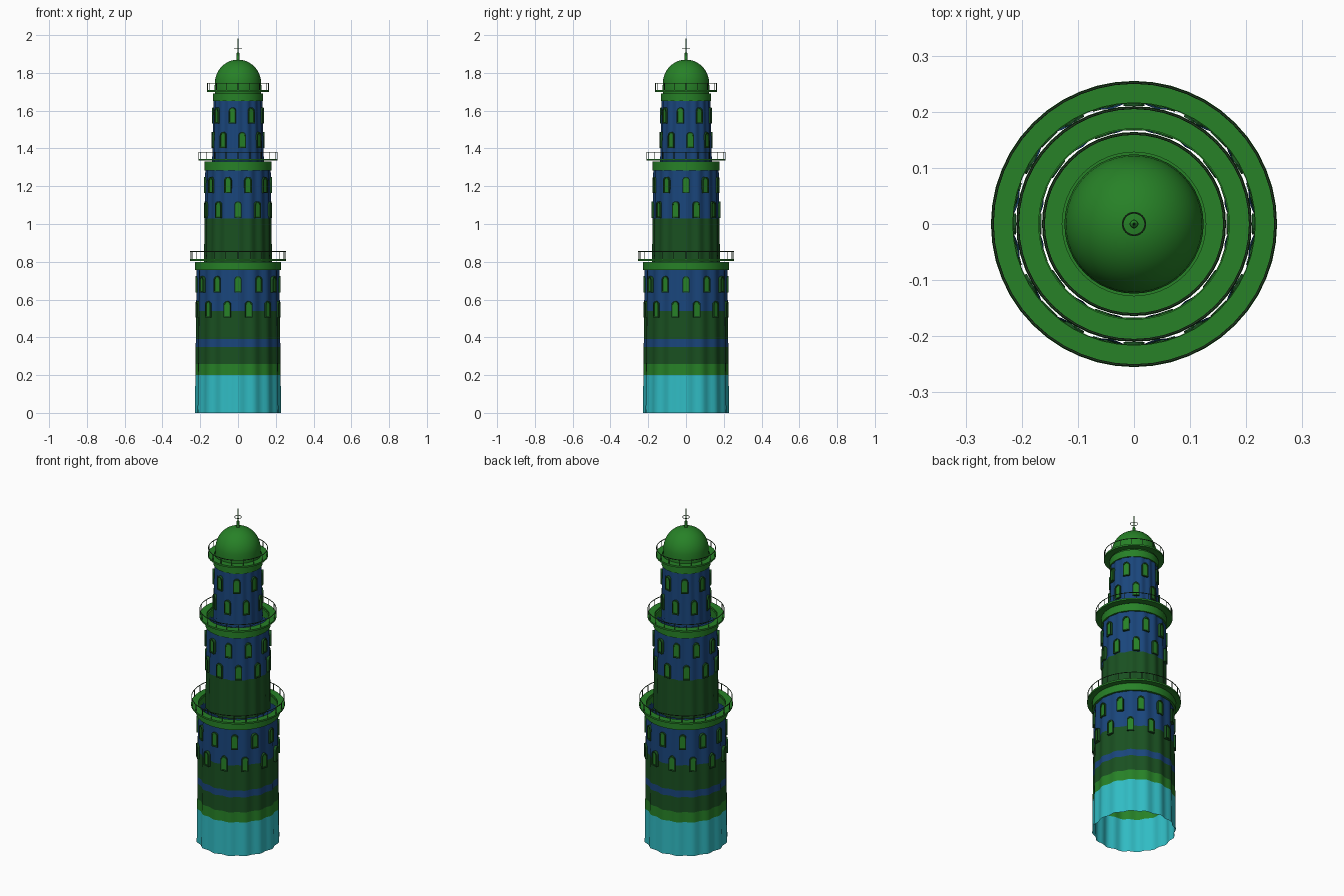
import bpy, bmesh, math
from mathutils import Matrix

if "Cube" in bpy.data.objects:
    bpy.data.objects.remove(bpy.data.objects["Cube"])

TAU = 2 * math.pi


def mat(name, rgb):
    m = bpy.data.materials.new(name)
    m.diffuse_color = (*rgb, 1)
    m.use_nodes = True
    m.node_tree.nodes["Principled BSDF"].inputs["Base Color"].default_value = m.diffuse_color
    return m


CYAN = mat("cyan", (0.03, 0.5, 0.55))
GREEN = mat("green", (0.02, 0.22, 0.02))
DARK = mat("dark_green", (0.01, 0.08, 0.015))
BLUE = mat("blue", (0.01, 0.06, 0.2))
IRON = mat("iron", (0.02, 0.06, 0.02))


def finish(name, bm, mats, smooth=None):
    me = bpy.data.meshes.new(name)
    bm.to_mesh(me)
    bm.free()
    ob = bpy.data.objects.new(name, me)
    bpy.context.collection.objects.link(ob)
    for m in mats:
        me.materials.append(m)
    if smooth:
        bpy.ops.object.select_all(action='DESELECT')
        ob.select_set(True)
        bpy.context.view_layer.objects.active = ob
        bpy.ops.object.shade_smooth_by_angle(angle=math.radians(smooth))
    return ob


def revolve(name, profile, mats, seg=48, closed=False, flutes=0, amp=0.0, bands=None):
    """Spin an (r, z) profile; optional fluting and one material index per band."""
    bm = bmesh.new()
    rings = []
    for r, z in profile:
        ring = []
        for i in range(seg):
            a = TAU * i / seg
            rr = r + amp * math.cos(flutes * a)
            ring.append(bm.verts.new((rr * math.sin(a), -rr * math.cos(a), z)))
        rings.append(ring)
    n = len(rings)
    for k in range(n if closed else n - 1):
        lo, hi = rings[k], rings[(k + 1) % n]
        for i in range(seg):
            j = (i + 1) % seg
            f = bm.faces.new((lo[i], lo[j], hi[j], hi[i]))
            if bands:
                f.material_index = bands[k]
    return finish(name, bm, mats, 35)


def wall(name, r0, r1, levels, bands, amp):
    z0, z1 = levels[0], levels[-1]
    prof = [(r0 + (r1 - r0) * (z - z0) / (z1 - z0), z) for z in levels]
    revolve(name, prof, [CYAN, GREEN, DARK, BLUE], 96, flutes=16, amp=amp, bands=bands)


def ring(name, ri, ro, z0, z1, m):
    revolve(name, [(ro, z0), (ro, z1), (ri, z1), (ri, z0)], [m], closed=True)


def arch(w, h, n=8):
    """Outline of a round-headed opening, base centred on the origin."""
    pts = [(-w, 0), (w, 0)]
    pts += [(w * math.cos(math.pi * i / n), h - w + w * math.sin(math.pi * i / n)) for i in range(n + 1)]
    return pts


def windows(name, count, phase, r, z, w, h):
    """Row of arched windows: raised frame with a recessed pane."""
    bm = bmesh.new()
    outer = arch(w, h)
    inner = [(x * 0.72, 0.007 + y * 0.84) for x, y in outer]
    for i in range(count):
        a = phase + TAU * i / count
        M = Matrix.Rotation(a, 4, 'Z') @ Matrix.Translation((0, -r, z))

        def loop(pts, d):
            vs = [bm.verts.new((x, -d, y)) for x, y in pts]
            bmesh.ops.transform(bm, matrix=M, verts=vs)
            return vs
        loops = [loop(outer, -0.008), loop(outer, 0.008), loop(inner, 0.008), loop(inner, 0.003)]
        n = len(outer)
        for A, B in zip(loops, loops[1:]):
            for k in range(n):
                j = (k + 1) % n
                bm.faces.new((A[k], A[j], B[j], B[k])).material_index = 1
        bm.faces.new(loops[3])
    finish(name, bm, [GREEN, DARK])


def hoop(name, r, z, t, m):
    bpy.ops.mesh.primitive_torus_add(major_radius=r, minor_radius=t, location=(0, 0, z),
                                     major_segments=48, minor_segments=6)
    ob = bpy.context.object
    ob.name = name
    ob.data.materials.append(m)


def balcony(name, ri, ro, z, posts, h=0.045):
    ring(name + "_floor", ri, ro, z, z + 0.01, GREEN)
    hoop(name + "_rail", ro - 0.003, z + h, 0.0022, IRON)
    bm = bmesh.new()
    for i in range(posts):
        a = TAU * i / posts
        M = Matrix.Rotation(a, 4, 'Z') @ Matrix.Translation((0, -(ro - 0.003), z + h / 2))
        bmesh.ops.create_cone(bm, cap_ends=True, segments=6, radius1=0.0018, radius2=0.0018, depth=h, matrix=M)
    finish(name + "_posts", bm, [IRON])


# fluted hollow shafts
wall("lower_shaft", 0.223, 0.214, [0, 0.2, 0.26, 0.35, 0.39, 0.54, 0.77], [0, 1, 2, 3, 2, 3], 0.005)
wall("middle_shaft", 0.176, 0.169, [0.8, 1.03, 1.3], [2, 3], 0.004)
wall("upper_shaft", 0.134, 0.126, [1.33, 1.5, 1.66], [3, 3], 0.003)

# cornices under the balconies
ring("lower_cornice", 0.215, 0.228, 0.757, 0.8, GREEN)
ring("middle_cornice", 0.168, 0.178, 1.284, 1.33, GREEN)
ring("upper_cornice", 0.122, 0.133, 1.65, 1.692, GREEN)

# balconies with railings
balcony("lower_balcony", 0.216, 0.255, 0.804, 24, 0.05)
balcony("middle_balcony", 0.17, 0.21, 1.335, 20)
balcony("upper_balcony", 0.128, 0.164, 1.7, 16)

# staggered window rows: count, phase, radius, base height
R = math.radians
windows("lower_windows_a", 12, R(15), 0.22, 0.505, 0.019, 0.087)
windows("lower_windows_b", 12, 0, 0.218, 0.637, 0.019, 0.087)
windows("middle_windows_a", 10, 0, 0.175, 1.033, 0.019, 0.087)
windows("middle_windows_b", 10, R(18), 0.173, 1.163, 0.019, 0.087)
windows("upper_windows_a", 8, R(9.5), 0.132, 1.402, 0.019, 0.085)
windows("upper_windows_b", 8, R(-13), 0.13, 1.532, 0.019, 0.085)

# dome and finial
dome = [(0.122, 1.69), (0.124, 1.72)]
dome += [(0.122 * math.cos(math.pi / 2 * i / 12) + 0.0005, 1.745 + 0.125 * math.sin(math.pi / 2 * i / 12))
         for i in range(13)]
revolve("dome", dome, [GREEN], 48)
revolve("finial", [(0.008, 1.86), (0.007, 1.905), (0.003, 1.91), (0.0025, 1.96), (0.0003, 2.0)], [GREEN], 12)
hoop("finial_hoop", 0.02, 1.93, 0.0015, IRON)
